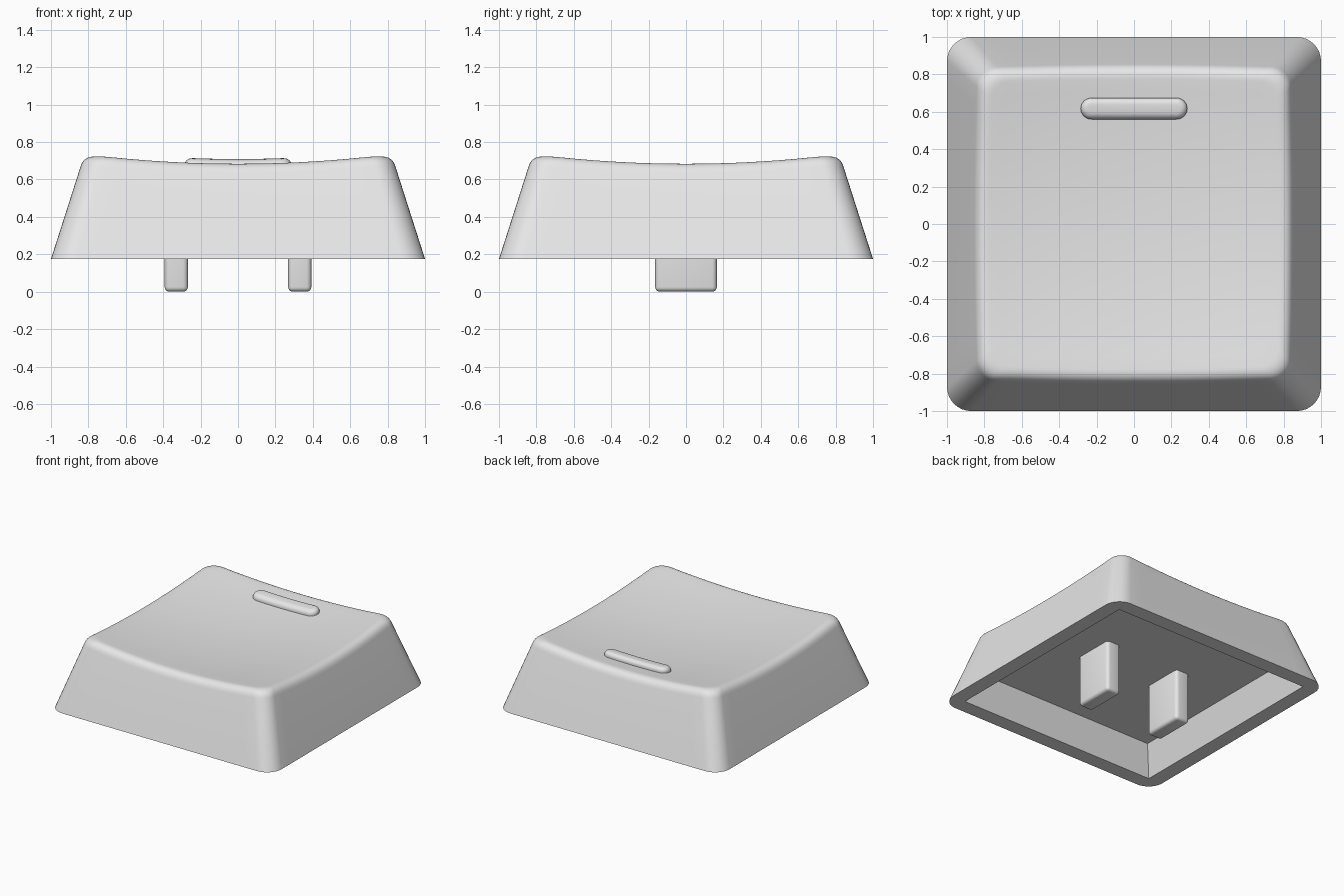
import bpy, bmesh, math
from mathutils import Vector

cube = bpy.data.objects.get("Cube")
if cube:
    bpy.data.objects.remove(cube, do_unlink=True)

grey = bpy.data.materials.new("light_grey_plastic")
grey.use_nodes = True
grey.diffuse_color = (0.8, 0.8, 0.8, 1)
grey.node_tree.nodes["Principled BSDF"].inputs["Base Color"].default_value = (0.8, 0.8, 0.8, 1)

BASE, TAPER = 0.175, 0.32


def dish(x, y):
    return 0.635 + 0.08 * (x * x + y * y)


def rounded_outline(cx, cy, r, arc, nx, ny):
    """Rounded rectangle with corner centres at (+-cx, +-cy), anticlockwise."""
    corners = [(cx, cy), (-cx, cy), (-cx, -cy), (cx, -cy)]
    pts = []
    for k, (x, y) in enumerate(corners):
        for i in range(arc + 1):
            a = math.pi / 2 * (k + i / arc)
            pts.append(Vector((x + r * math.cos(a), y + r * math.sin(a))))
        # Points along the straight side that follows this corner
        n = nx if k % 2 == 0 else ny
        nxt = corners[(k + 1) % 4]
        a = math.pi / 2 * (k + 1)
        start = pts[-1]
        end = Vector((nxt[0] + r * math.cos(a), nxt[1] + r * math.sin(a)))
        pts += [start.lerp(end, j / n) for j in range(1, n)]
    return pts


def finish(name, bm):
    bmesh.ops.remove_doubles(bm, verts=bm.verts, dist=1e-5)
    bmesh.ops.recalc_face_normals(bm, faces=bm.faces)
    mesh = bpy.data.meshes.new(name)
    bm.to_mesh(mesh)
    bm.free()
    mesh.materials.append(grey)
    obj = bpy.data.objects.new(name, mesh)
    bpy.context.collection.objects.link(obj)
    bpy.ops.object.select_all(action='DESELECT')
    obj.select_set(True)
    bpy.context.view_layer.objects.active = obj
    bpy.ops.object.shade_smooth_by_angle(angle=math.radians(35))
    return obj


def loft(name, rings, cap_start=False, cap_end=False):
    bm = bmesh.new()
    loops = [[bm.verts.new(p) for p in ring] for ring in rings]
    n = len(loops[0])
    for a, b in zip(loops, loops[1:]):
        for i in range(n):
            j = (i + 1) % n
            bm.faces.new((a[i], a[j], b[j], b[i]))
    if cap_start:
        bm.faces.new(loops[0])
    if cap_end:
        bm.faces.new(loops[-1])
    return finish(name, bm)


# Cap shell: ceiling, cavity wall, rim, tapered sides, rounded lip, dished top
outline = rounded_outline(0.87, 0.87, 0.13, 8, 16, 16)


def square_ring(half, z):
    return [(*(p * (half / max(abs(p.x), abs(p.y)))), z) for p in outline]


rings = [square_ring(0.805, 0.41), square_ring(0.88, BASE),
         [(p.x, p.y, BASE) for p in outline]]

FILLET, STEPS = 0.06, 8
lip = [[] for _ in range(STEPS + 1)]
ends = []
for p in outline:
    h = 0.83
    for _ in range(12):
        h = 1 - TAPER * (dish(*(p * h)) - BASE)
    z = dish(*(p * h))
    low = (h + TAPER * FILLET, z - FILLET)
    top = (h - FILLET, dish(*(p * (h - FILLET))))
    ends.append(top[0])
    for i, ring in enumerate(lip):
        t = i / STEPS
        s, zz = [(1 - t) ** 2 * a + 2 * t * (1 - t) * b + t * t * c
                 for a, b, c in zip(low, (h, z), top)]
        ring.append((*(p * s), zz))
rings += lip
for i in range(11, -1, -1):
    ring = [p * (e * i / 12) for p, e in zip(outline, ends)]
    rings.append([(q.x, q.y, dish(q.x, q.y)) for q in ring])
loft("keycap_shell", rings, cap_start=True)

# Raised finger bar that follows the dish
BAR_Y, BAR_R, BAR_L = 0.617, 0.057, 0.228


def bar_ring(r, height):
    pts = rounded_outline(BAR_L, 0, r, 6, 12, 1)
    return [(p.x, p.y + BAR_Y, dish(p.x, p.y + BAR_Y) + height) for p in pts]


bar = [bar_ring(BAR_R, -0.03)]
for i in range(8):
    a = math.pi / 2 * i / 7
    bar.append(bar_ring(BAR_R - 0.038 * (1 - math.cos(a)), 0.008 + 0.034 * math.sin(a)))
bar.append(bar_ring(0, 0.043))
loft("finger_bar", bar, cap_start=True)

# Mounting posts under the cap
for side, x in (("left", 0.33), ("right", -0.33)):
    bm = bmesh.new()
    bmesh.ops.create_cube(bm, size=1)
    for v in bm.verts:
        v.co = Vector((x + v.co.x * 0.124, v.co.y * 0.33, 0.22 + v.co.z * 0.44))
    bmesh.ops.bevel(bm, geom=bm.edges[:], offset=0.025, segments=4,
                    profile=0.5, affect='EDGES')
    finish(side + "_mounting_post", bm)
